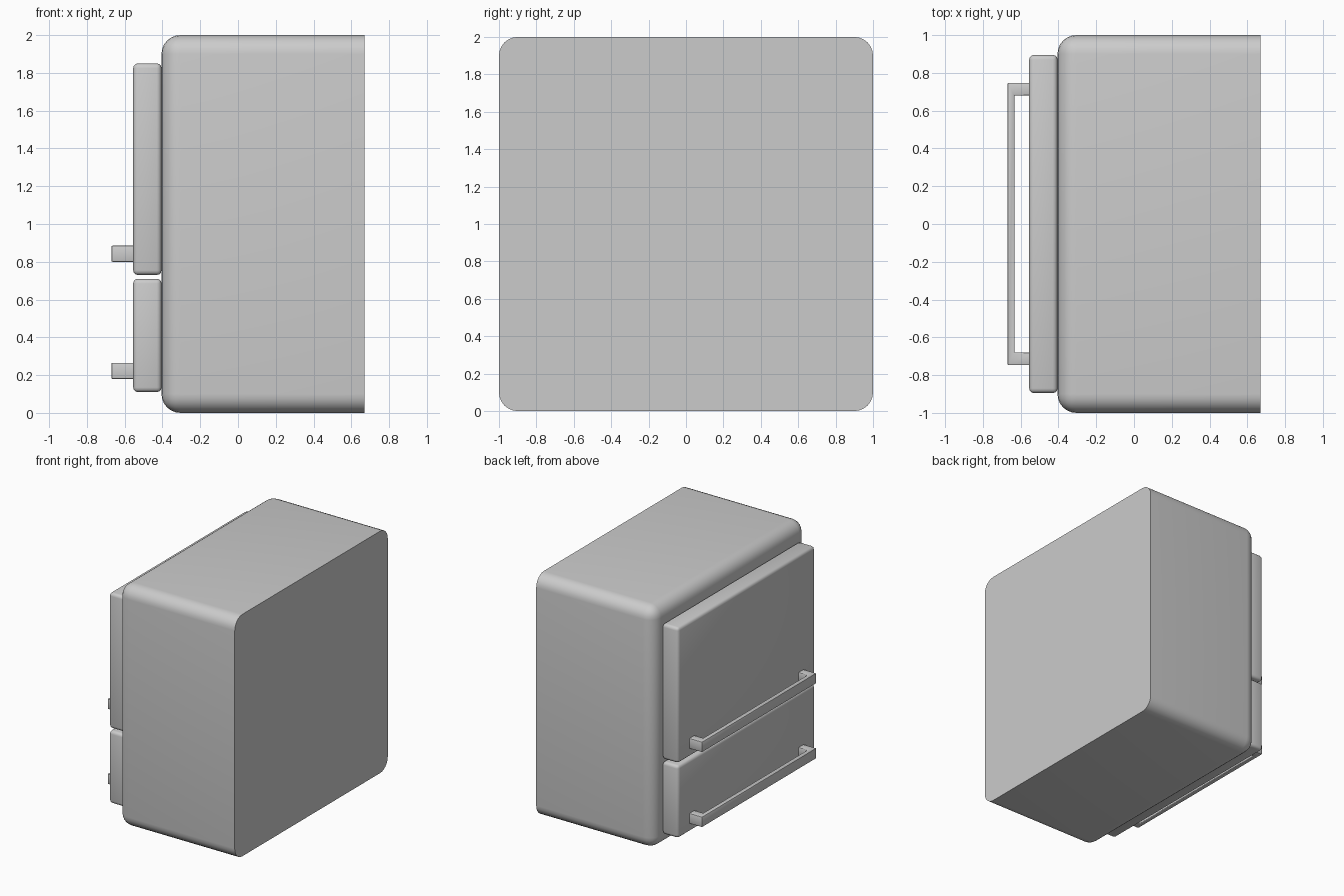
import bpy
import bmesh
from math import radians

cube = bpy.data.objects.get("Cube")
if cube:
    bpy.data.objects.remove(cube, do_unlink=True)

grey = bpy.data.materials.new("plain grey")
grey.use_nodes = True
colour = (0.6, 0.6, 0.6, 1)
grey.diffuse_color = colour
grey.node_tree.nodes["Principled BSDF"].inputs["Base Color"].default_value = colour


def finish(name, bm):
    bmesh.ops.recalc_face_normals(bm, faces=bm.faces[:])
    mesh = bpy.data.meshes.new(name)
    bm.to_mesh(mesh)
    bm.free()
    mesh.materials.append(grey)
    obj = bpy.data.objects.new(name, mesh)
    bpy.context.collection.objects.link(obj)
    bpy.ops.object.select_all(action="DESELECT")
    obj.select_set(True)
    bpy.context.view_layer.objects.active = obj
    bpy.ops.object.shade_smooth_by_angle(angle=radians(35))
    return obj


def rounded_box(name, low, high, radius, segments, keep_edge=lambda e: True):
    bm = bmesh.new()
    bmesh.ops.create_cube(bm, size=1)
    for v in bm.verts:
        v.co = [(a + b) / 2 + c * (b - a) for a, b, c in zip(low, high, v.co)]
    edges = [e for e in bm.edges if keep_edge(e)]
    bmesh.ops.bevel(bm, geom=edges, offset=radius, segments=segments,
                    profile=0.5, affect="EDGES")
    return finish(name, bm)


def handle(name, z, height):
    # Flat bracket outline extruded upwards
    outer, inner, front, bar, back = 0.747, 0.68, -0.67, -0.633, -0.54
    outline = [(back, -outer), (front, -outer), (front, outer), (back, outer),
               (back, inner), (bar, inner), (bar, -inner), (back, -inner)]
    bm = bmesh.new()
    face = bm.faces.new([bm.verts.new((x, y, z)) for x, y in outline])
    top = bmesh.ops.extrude_face_region(bm, geom=[face])["geom"]
    bmesh.ops.translate(bm, vec=(0, 0, height),
                        verts=[g for g in top if isinstance(g, bmesh.types.BMVert)])
    bmesh.ops.recalc_face_normals(bm, faces=bm.faces[:])
    exposed = [e for e in bm.edges if any(v.co.x < bar + 0.001 for v in e.verts)]
    bmesh.ops.bevel(bm, geom=exposed, offset=0.006, segments=2,
                    profile=0.5, affect="EDGES")
    return finish(name, bm)


# Cabinet: rounded everywhere except around the flat back panel
back_x = 0.67
rounded_box("cabinet", (-0.405, -1, 0), (back_x, 1, 2), 0.1, 6,
            lambda e: any(v.co.x < back_x - 0.01 for v in e.verts))

# Two doors, each with a long bar handle
for name, z0, z1, grip in (("lower", 0.11, 0.71, 0.18), ("upper", 0.73, 1.85, 0.8)):
    rounded_box(name + "_door", (-0.555, -0.895, z0), (-0.405, 0.895, z1), 0.025, 3)
    handle(name + "_handle", grip, 0.085)
